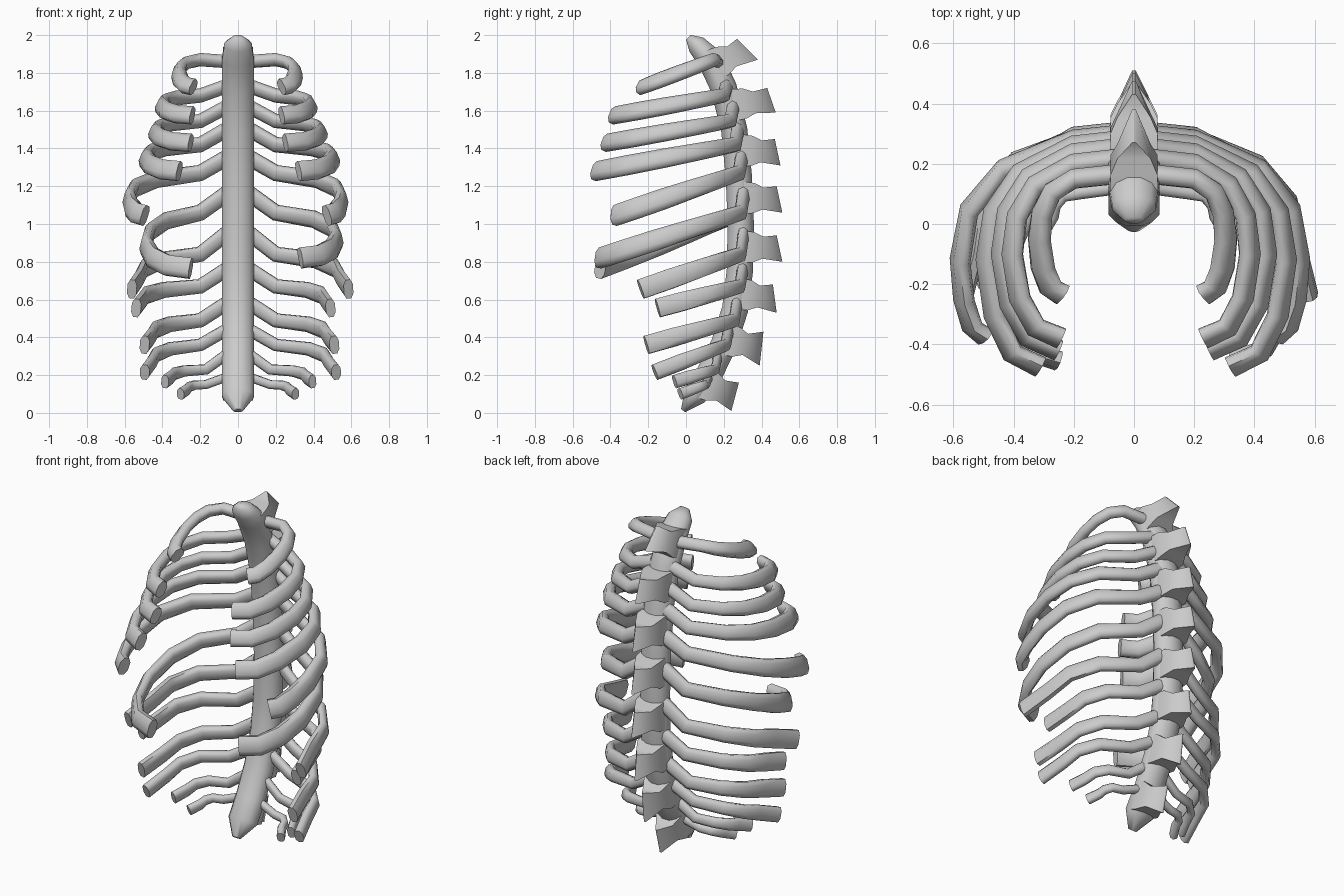
import bpy, bmesh, math
from mathutils import Vector

if "Cube" in bpy.data.objects:
    bpy.data.objects.remove(bpy.data.objects["Cube"])


def finish(name, bm, angle):
    bmesh.ops.recalc_face_normals(bm, faces=bm.faces)
    me = bpy.data.meshes.new(name)
    bm.to_mesh(me)
    bm.free()
    ob = bpy.data.objects.new(name, me)
    bpy.context.collection.objects.link(ob)
    bpy.ops.object.select_all(action='DESELECT')
    ob.select_set(True)
    bpy.context.view_layer.objects.active = ob
    bpy.ops.object.shade_smooth_by_angle(angle=math.radians(angle))
    return ob


def bridge(bm, rings):
    n = len(rings[0])
    for a, b in zip(rings, rings[1:]):
        for i in range(n):
            j = (i + 1) % n
            bm.faces.new((a[i], a[j], b[j], b[i]))
    bm.faces.new(rings[0])
    bm.faces.new(rings[-1][::-1])


def tube(name, pts, sizes, ups, sides, power=1.0):
    """Loft a rounded section (half width, half height) along a path."""
    bm = bmesh.new()
    pts = [Vector(p) for p in pts]
    rings = []
    for k, (p, (w, h), up) in enumerate(zip(pts, sizes, ups)):
        t = (pts[min(k + 1, len(pts) - 1)] - pts[max(k - 1, 0)]).normalized()
        u = (up - t * up.dot(t)).normalized()
        s = t.cross(u)
        ring = []
        for i in range(sides):
            a = 2 * math.pi * (i + 0.5) / sides
            c, d = math.cos(a), math.sin(a)
            c = math.copysign(abs(c) ** power, c)
            d = math.copysign(abs(d) ** power, d)
            ring.append(bm.verts.new(p + s * (w * c) + u * (h * d)))
        rings.append(ring)
    bridge(bm, rings)
    return finish(name, bm, 62)


# Curved spine column: (y, z, size)
spine = [(0.012, 1.988, .25), (0.055, 1.95, .75), (0.13, 1.87, 1), (0.2, 1.72, 1),
         (0.255, 1.5, 1), (0.28, 1.25, 1), (0.29, 1.0, 1), (0.285, 0.75, 1),
         (0.26, 0.55, 1), (0.2, 0.36, 1), (0.12, 0.2, 1), (0.045, 0.09, .9), (-0.015, 0.012, .2)]
tube("spine", [(0, y, z) for y, z, s in spine],
     [(.072 * s, .088 * min(1, s + .1)) for y, z, s in spine], [Vector((1, 0, 0))] * 13, 12)

# Wedge-shaped spinous processes: base centre (y, z), then upper and lower tip (y, z)
processes = [(.14, 1.84, .27, 1.98, .38, 1.87), (.25, 1.63, .43, 1.72, .475, 1.59),
             (.29, 1.39, .47, 1.45, .50, 1.31), (.30, 1.14, .48, 1.20, .51, 1.06),
             (.30, .88, .48, .94, .51, .80), (.28, .63, .46, .68, .48, .53),
             (.21, .39, .41, .43, .39, .25), (.09, .16, .28, .16, .24, .01)]
for n, (y, z, y1, z1, y2, z2) in enumerate(processes):
    bm = bmesh.new()
    base = Vector((0, y, z))
    tip = (Vector((0, y1, z1)) + Vector((0, y2, z2))) / 2
    d = (tip - base).normalized()
    u = Vector((0, -d.z, d.y))
    rings = []
    for f, w, h in ((0, .08, .085), (.3, .078, .08), (.55, .055, .058)):
        c = base.lerp(tip, f)
        rings.append([bm.verts.new(c + u * (h * sv) + Vector((w * sx, 0, 0)))
                      for sx, sv in ((-1, 1), (1, 1), (1, -1), (-1, -1))])
    rings.append([bm.verts.new((x, yy, zz)) for x, yy, zz in
                  ((-.006, y1, z1), (.006, y1, z1), (.006, y2, z2), (-.006, y2, z2))])
    bridge(bm, rings)
    finish(f"spinous_process_{n + 1}", bm, 75)

# Ribs: start z, start y, elbow drop, half width, y of widest point, end x, y, z, half height
ribs = [(1.86, .165, -.01, .305, -.05, .23, -.235, 1.725, .047),
        (1.73, .215, .05, .385, -.10, .23, -.38, 1.575, .05),
        (1.62, .25, .075, .44, -.10, .25, -.42, 1.43, .05),
        (1.50, .275, .08, .505, -.12, .32, -.475, 1.28, .055),
        (1.35, .295, .08, .55, -.12, .47, -.375, 1.045, .058),
        (1.16, .305, .10, .525, -.15, .33, -.455, .82, .058),
        (.95, .305, .11, .545, -.08, .585, -.24, .655, .056),
        (.76, .30, .09, .465, -.02, .49, -.15, .555, .053),
        (.58, .27, .09, .475, -.06, .51, -.21, .36, .052),
        (.44, .225, .08, .48, -.03, .52, -.165, .215, .045),
        (.31, .17, .08, .36, .02, .395, -.06, .165, .038),
        (.19, .12, .04, .27, .03, .305, -.03, .10, .032)]
# Left side differs a little in width; upper ribs lean towards the apex
left_scale = [1.03, 1.05, 1.0, .97, 1.05, .93, .96, 1.1, .97, .95, .98, 1.0]
lean = [.8, .5, .45, .4, .25, .2] + [.15] * 6

for side, label in ((1, "right"), (-1, "left")):
    for n, (zs, ys, drop, w, ym, xe, ye, ze, h) in enumerate(ribs):
        if side < 0:
            w, xe = w * left_scale[n], xe * left_scale[n]
            if n == 5:                      # left sixth rib curls further round
                xe, ze = .25, .765
        zm = zs - drop
        x1 = .2 if n < 10 else .17
        plan = [(.06, ys), (x1, ys - .015),
                (x1 + (w - x1) * .62, ys - .27 * (ys - ym)),
                (x1 + (w - x1) * .92, ys - .6 * (ys - ym)), (w, ym),
                (w + (xe - w) * .15, ym + (ye - ym) * .52),
                (w + (xe - w) * .48, ym + (ye - ym) * .87), (xe, ye)]
        if n > 5:                           # short ribs end straight, without the hook
            plan = plan[:5] + plan[-1:]
        pts, sizes, ups = [], [], []
        for k, (x, y) in enumerate(plan):
            f = max(0, (ys - .015 - y) / (ys - .015 - ye))
            pts.append((side * x, y, zs if k == 0 else zm + (ze - zm) * f))
            sizes.append((.031 if n < 6 else .027 if n < 10 else .022,
                          h * (.75 + .25 * min(1, f * 1.6))))
            out = Vector((side * x, y + .05, 0)).normalized()
            ups.append(Vector((0, 0, 1)) - out * lean[n])
        tube(f"{label}_rib_{n + 1}", pts, sizes, ups, 8, .8)
